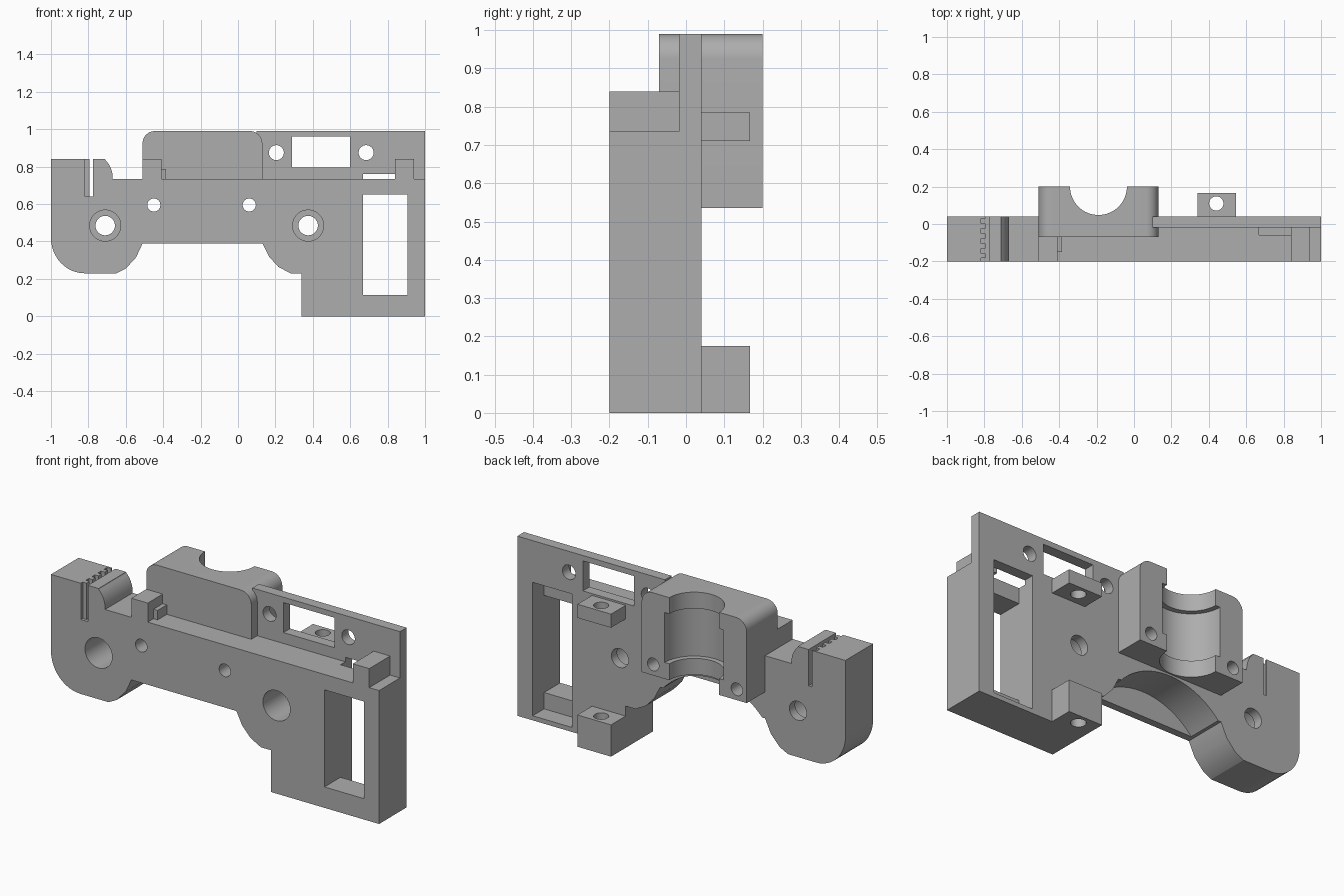
import bpy, bmesh, math
from mathutils import Vector

if "Cube" in bpy.data.objects:
    bpy.data.objects.remove(bpy.data.objects["Cube"], do_unlink=True)

grey = bpy.data.materials.new("matte_grey")
grey.use_nodes = True
grey.diffuse_color = (0.42, 0.42, 0.42, 1)
grey.node_tree.nodes["Principled BSDF"].inputs["Base Color"].default_value = (0.42, 0.42, 0.42, 1)


def prism(name, points, lo, hi, axis="y"):
    """Extrude an outline along y (points are x, z) or along z (points are x, y)."""
    bm = bmesh.new()
    place = (lambda a, b: (a, lo, b)) if axis == "y" else (lambda a, b: (a, b, lo))
    face = bm.faces.new([bm.verts.new(place(a, b)) for a, b in points])
    side = bmesh.ops.extrude_face_region(bm, geom=[face])["geom"]
    move = Vector((0, hi - lo, 0)) if axis == "y" else Vector((0, 0, hi - lo))
    bmesh.ops.translate(bm, vec=move, verts=[v for v in side if isinstance(v, bmesh.types.BMVert)])
    bmesh.ops.recalc_face_normals(bm, faces=bm.faces)
    mesh = bpy.data.meshes.new(name)
    bm.to_mesh(mesh)
    bm.free()
    mesh.materials.append(grey)
    obj = bpy.data.objects.new(name, mesh)
    bpy.context.collection.objects.link(obj)
    return obj


def box(name, x0, x1, y0, y1, z0, z1):
    return prism(name, [(x0, z0), (x1, z0), (x1, z1), (x0, z1)], y0, y1)


def arc(cx, cy, rx, ry, start, end, n=12):
    angles = [math.radians(start + (end - start) * i / n) for i in range(n + 1)]
    return [(cx + rx * math.cos(a), cy + ry * math.sin(a)) for a in angles]


def rod(name, cx, cy, r, lo, hi, axis="y", n=48):
    return prism(name, arc(cx, cy, r, r, 0, 360, n)[:-1], lo, hi, axis)


def cut(targets, cutters):
    """Carve every cutter out of every target, then discard the cutters."""
    for target in targets:
        for cutter in cutters:
            mod = target.modifiers.new("cut", "BOOLEAN")
            mod.operation = "DIFFERENCE"
            mod.solver = "EXACT"
            mod.object = cutter
        bpy.context.view_layer.update()
        graph = bpy.context.evaluated_depsgraph_get()
        mesh = bpy.data.meshes.new_from_object(target.evaluated_get(graph))
        target.modifiers.clear()
        target.data = mesh
    for cutter in cutters:
        bpy.data.objects.remove(cutter, do_unlink=True)


FRONT, BACK, SHELF, TOP = -0.2, 0.04, 0.735, 0.99

# Main plate with the two lower lobes, the leg and the belt clamp
outline = [(-1, 0.84)] + arc(-0.82, 0.42, 0.18, 0.19, 180, 270)
outline += [(-0.65, 0.23), (-0.6, 0.255), (-0.545, 0.315), (-0.51, 0.39)]
outline += [(0.13, 0.39), (0.165, 0.32), (0.215, 0.265), (0.28, 0.23), (0.34, 0.23)]
outline += [(0.34, 0), (1, 0), (1, SHELF), (-0.67, SHELF)]
outline += arc(-0.77, 0.74, 0.1, 0.12, 5, 52, 6) + [(-0.71, 0.84)]
plate = prism("main_plate", outline, FRONT, BACK)

# Thin upper wall
wall = box("upper_wall", 0.1, 1, -0.018, BACK, SHELF, TOP)

# Bearing block with rounded top corners
block_outline = [(-0.51, 0.535), (0.13, 0.535)]
block_outline += arc(0.065, TOP - 0.065, 0.065, 0.065, 0, 90)
block_outline += arc(-0.445, TOP - 0.065, 0.065, 0.065, 90, 180)
block = prism("bearing_block", block_outline, -0.07, 0.2)

# Rear lugs with vertical holes
lugs = [box("lower_lug", 0.34, 0.545, BACK - 0.01, 0.167, 0, 0.175),
        box("upper_lug", 0.34, 0.545, BACK - 0.01, 0.167, 0.71, 0.785)]
cut(lugs, [rod("lug_hole", 0.44, 0.11, 0.038, -0.1, 1.1, "z")])

# Shelf stops
box("right_stop", 0.84, 0.94, FRONT, -0.018, SHELF, 0.84)
box("left_stop", -0.51, -0.41, FRONT, -0.07, SHELF, 0.84)
box("left_stop_step", -0.41, -0.385, -0.15, -0.07, SHELF, 0.787)

# Bearing seat, with a wider pocket between two lips, and screw holes
cut([block], [rod("bore", -0.19, 0.2, 0.152, 0.4, 1.1, "z", 64)])
cut([block, plate], [rod("pocket", -0.19, 0.2, 0.18, 0.625, 0.9, "z", 64)])
cut([block, plate], [rod("screw_hole", x, 0.595, 0.035, -0.3, 0.3) for x in (-0.45, 0.06)])

# Counterbored lobe holes
for x in (-0.71, 0.375):
    cut([plate], [rod("lobe_hole", x, 0.485, 0.052, -0.3, 0.3)])
    cut([plate], [rod("counterbore", x, 0.485, 0.083, -0.3, -0.01)])

# Arched hollow behind the middle of the plate
cut([plate], [rod("arch", -0.19, 0.12, 0.405, -0.16, 0.3, n=96)])

# Leg window and its rear recess
cut([plate], [box("window", 0.667, 0.907, -0.3, 0.3, 0.115, 0.65)])
cut([plate, wall], [box("recess", 0.667, 0.907, -0.06, 0.3, 0.025, 0.76)])

# Slot and holes in the upper wall
cut([wall], [box("wall_slot", 0.29, 0.6, -0.3, 0.3, 0.795, 0.96)])
cut([wall], [rod("wall_hole", x, 0.875, 0.04, -0.3, 0.3) for x in (0.205, 0.685)])

# Belt slit with toothed pockets
cut([plate], [box("slit", -0.795, -0.775, -0.3, 0.3, 0.64, 1)])
cut([plate], [box("tooth", -0.818, -0.785, y, y + 0.027, 0.64, 1)
              for y in (FRONT - 0.01 + 0.053 * i for i in range(5))])

# Smooth the round surfaces, keep the edges crisp
for obj in bpy.data.objects:
    if obj.type == "MESH" and obj.data.materials and obj.data.materials[0] == grey:
        bpy.ops.object.select_all(action="DESELECT")
        obj.select_set(True)
        bpy.context.view_layer.objects.active = obj
        bpy.ops.object.shade_smooth_by_angle(angle=math.radians(25))
